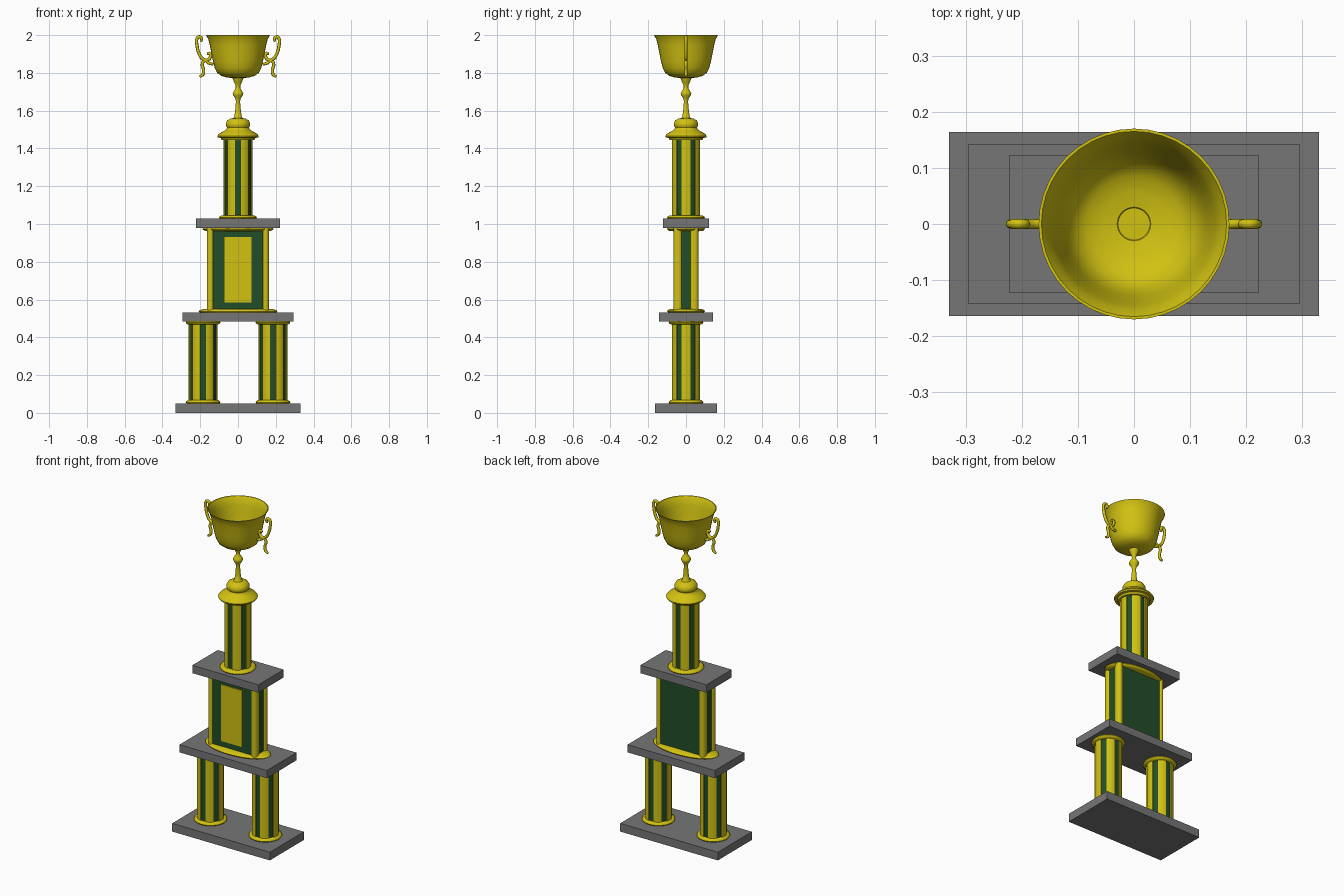
import bpy, bmesh, math
from mathutils import Vector

if "Cube" in bpy.data.objects:
    bpy.data.objects.remove(bpy.data.objects["Cube"])


def material(name, rgb):
    m = bpy.data.materials.new(name)
    m.use_nodes = True
    m.diffuse_color = (*rgb, 1)
    m.node_tree.nodes["Principled BSDF"].inputs["Base Color"].default_value = (*rgb, 1)
    return m


GOLD = material("gold", (0.64, 0.54, 0.006))
GREEN = material("dark green", (0.016, 0.075, 0.022))
GRAY = material("gray", (0.18, 0.18, 0.18))


def finish(name, bm, mats, smooth=True):
    bmesh.ops.remove_doubles(bm, verts=bm.verts, dist=0.0001)
    bmesh.ops.recalc_face_normals(bm, faces=bm.faces)
    me = bpy.data.meshes.new(name)
    bm.to_mesh(me)
    bm.free()
    ob = bpy.data.objects.new(name, me)
    bpy.context.collection.objects.link(ob)
    for m in mats:
        me.materials.append(m)
    if smooth:
        bpy.ops.object.select_all(action='DESELECT')
        ob.select_set(True)
        bpy.context.view_layer.objects.active = ob
        bpy.ops.object.shade_smooth_by_angle(angle=math.radians(40))
    return ob


def box(name, hx, y0, y1, z0, z1, mat):
    bm = bmesh.new()
    bmesh.ops.create_cube(bm, size=1)
    for v in bm.verts:
        v.co = Vector((v.co.x * 2 * hx,
                       y0 + (v.co.y + 0.5) * (y1 - y0),
                       z0 + (v.co.z + 0.5) * (z1 - z0)))
    return finish(name, bm, [mat], False)


def lathe(name, profile, mat, steps=40, sx=1, sy=1, at=(0, 0, 0)):
    # Revolve (radius, height) points, optionally stretched to an oval
    bm = bmesh.new()
    rings = []
    for r, z in profile:
        rings.append([bm.verts.new((at[0] + sx * r * math.cos(a), at[1] + sy * r * math.sin(a), at[2] + z))
                      for a in (math.tau * i / steps for i in range(steps))])
    for lo, hi in zip(rings, rings[1:]):
        for i in range(steps):
            j = (i + 1) % steps
            bm.faces.new((lo[i], lo[j], hi[j], hi[i]))
    return finish(name, bm, [mat])


def flange(name, x, z, rx, ry, up):
    shape = [(0, 0), (0.96, 0), (1, 0.006), (0.97, 0.012), (0.86, 0.018), (0, 0.02)]
    return lathe(name, [(r, h * up) for r, h in shape], GOLD, 40, rx, ry, (x, 0, z))


def column(name, x, z0, z1):
    # Six gold strips standing slightly proud of six green grooves
    pts, kinds = [], []
    for k in range(6):
        mid = math.radians(60 * k - 90)
        for deg, r, kind in ((-12, 0.071, 1), (0, 0.071, 1), (12, 0.071, 0), (12.5, 0.076, 0),
                             (21, 0.077, 0), (30, 0.077, 0), (39, 0.077, 0), (47.5, 0.076, 0)):
            a = mid + math.radians(deg)
            pts.append((x + r * math.cos(a), r * math.sin(a)))
            kinds.append(kind)
    bm = bmesh.new()
    lo = [bm.verts.new((*p, z0)) for p in pts]
    hi = [bm.verts.new((*p, z1)) for p in pts]
    for i, kind in enumerate(kinds):
        j = (i + 1) % len(pts)
        bm.faces.new((lo[i], lo[j], hi[j], hi[i])).material_index = kind
    bm.faces.new(lo)
    bm.faces.new(hi)
    return finish(name, bm, [GOLD, GREEN])


# Three slabs
box("base_slab", 0.33, -0.164, 0.164, 0, 0.05, GRAY)
box("middle_slab", 0.295, -0.143, 0.143, 0.485, 0.532, GRAY)
box("upper_slab", 0.223, -0.122, 0.122, 0.98, 1.028, GRAY)

# Lower pair of columns
for side, x in (("left", 0.185), ("right", -0.185)):
    column(side + "_column", x, 0.05, 0.485)
    flange(side + "_column_foot", x, 0.05, 0.092, 0.092, 1)
    flange(side + "_column_top", x, 0.485, 0.092, 0.092, -1)

# Middle block with corner rods and front plate
box("block_core", 0.156, -0.059, 0.059, 0.535, 0.978, GREEN)
box("front_plate", 0.071, -0.065, -0.0585, 0.585, 0.93, GOLD)
for sx in (1, -1):
    for sy in (1, -1):
        name = ("left" if sx > 0 else "right") + ("_back" if sy > 0 else "_front") + "_rod"
        lathe(name, [(0, 0.535), (1, 0.535), (1, 0.978), (0, 0.978)],
              GOLD, 20, 0.019, 0.023, (sx * 0.146, sy * 0.043, 0))
flange("block_foot", 0, 0.532, 0.21, 0.1, 1)
flange("block_top", 0, 0.98, 0.19, 0.1, -1)

# Upper column
column("upper_column", 0, 1.028, 1.46)
flange("upper_column_foot", 0, 1.028, 0.1, 0.1, 1)

# Cap, stem and cup
lathe("cap", [(0, 1.445), (0.088, 1.445), (0.092, 1.456), (0.107, 1.458), (0.11, 1.466),
              (0.1, 1.478), (0.075, 1.492), (0.06, 1.503), (0.058, 1.51), (0.064, 1.52),
              (0.064, 1.533), (0.056, 1.549), (0.04, 1.558), (0, 1.565)], GOLD)
lathe("stem", [(0, 1.55), (0.03, 1.555), (0.02, 1.568), (0.015, 1.6), (0.011, 1.65),
               (0.015, 1.667), (0.026, 1.682), (0.028, 1.692), (0.022, 1.703), (0.012, 1.718),
               (0.012, 1.732), (0.02, 1.75), (0.028, 1.768), (0.03, 1.776), (0, 1.776)], GOLD, 24)
lathe("cup", [(0, 1.745), (0.01, 1.745), (0.028, 1.772), (0.06, 1.776), (0.088, 1.784),
              (0.11, 1.8), (0.123, 1.825), (0.132, 1.86), (0.14, 1.9), (0.15, 1.95),
              (0.158, 1.98), (0.17, 2), (0.165, 2), (0.153, 1.98), (0.145, 1.95),
              (0.135, 1.9), (0.127, 1.86), (0.118, 1.828), (0.105, 1.806), (0.085, 1.79),
              (0.055, 1.782), (0.03, 1.778), (0.014, 1.758), (0, 1.75)], GOLD)

# Scrolled handles, mirrored across the cup
SCROLLS = {
    "handle": [(0.196, 1.965), (0.194, 1.983), (0.206, 1.991), (0.218, 1.978), (0.217, 1.945),
               (0.207, 1.905), (0.188, 1.875), (0.162, 1.868), (0.147, 1.882), (0.15, 1.903), (0.164, 1.9)],
    "handle_tail": [(0.13, 1.845), (0.155, 1.852), (0.176, 1.865), (0.189, 1.845),
                    (0.182, 1.815), (0.187, 1.79), (0.203, 1.78)],
}
for side, s in (("left", 1), ("right", -1)):
    for part, path in SCROLLS.items():
        cu = bpy.data.curves.new(side + "_" + part, 'CURVE')
        cu.dimensions = '3D'
        cu.bevel_depth = 0.009
        cu.bevel_resolution = 2
        cu.resolution_u = 5
        cu.use_fill_caps = True
        sp = cu.splines.new('BEZIER')
        sp.bezier_points.add(len(path) - 1)
        for i, (bp, (x, z)) in enumerate(zip(sp.bezier_points, path)):
            bp.co = (s * x, 0, z)
            bp.handle_left_type = bp.handle_right_type = 'AUTO'
            bp.radius = 0.7 if i in (0, len(path) - 1) else 0.95
        cu.materials.append(GOLD)
        ob = bpy.data.objects.new(cu.name, cu)
        bpy.context.collection.objects.link(ob)
        bpy.ops.object.select_all(action='DESELECT')
        ob.select_set(True)
        bpy.context.view_layer.objects.active = ob
        bpy.ops.object.convert(target='MESH')
        bpy.ops.object.shade_smooth_by_angle(angle=math.radians(50))
